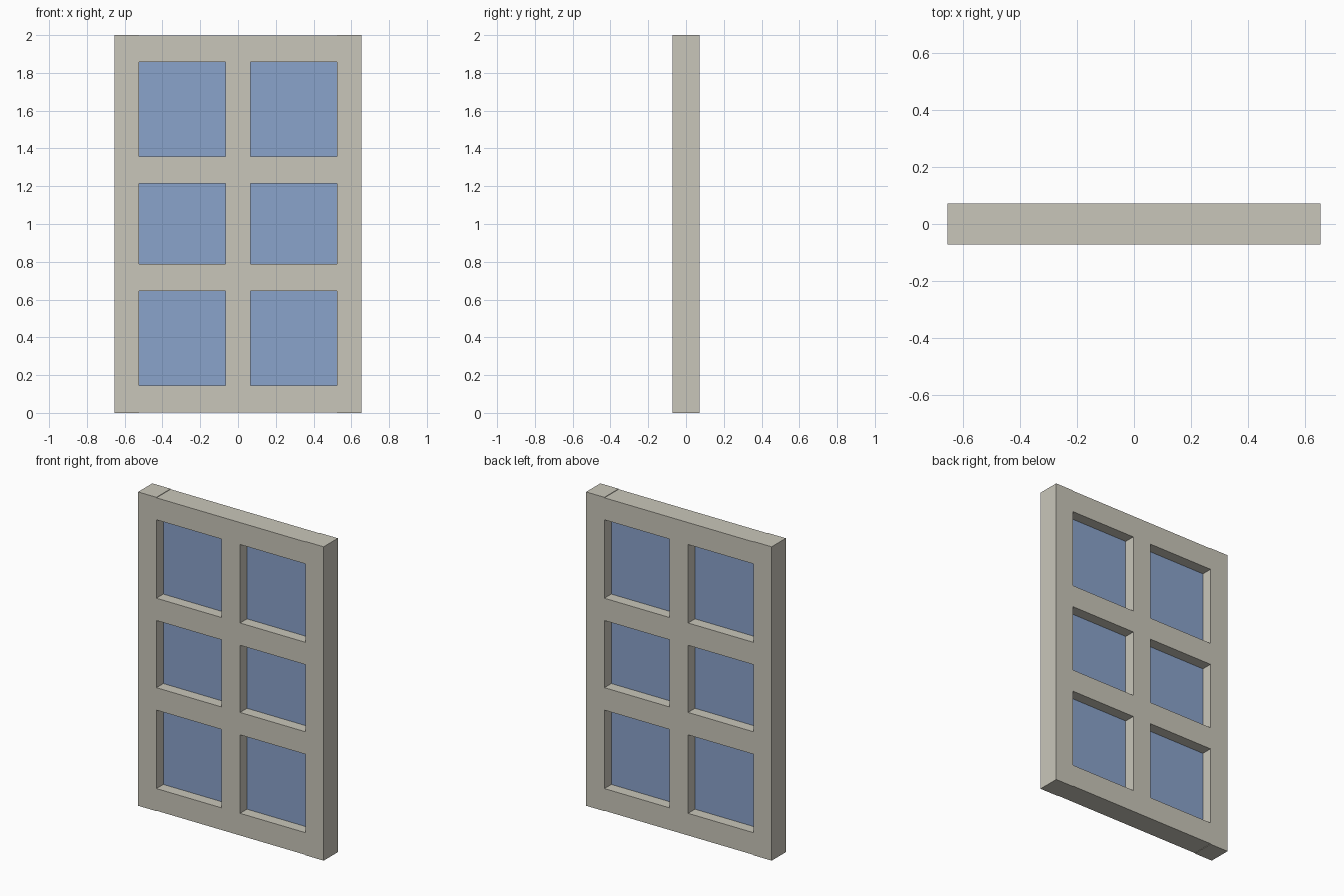
import bpy
import bmesh

if "Cube" in bpy.data.objects:
    bpy.data.objects.remove(bpy.data.objects["Cube"])

# Overall sizes
W, H, D = 0.654, 2.0, 0.143      # half width, height, depth
INNER, MULL = 0.525, 0.065       # half widths of opening and centre bar
LIP = 0.003                      # rails sit slightly inside the stile ends
ROWS = [(0.144, 0.644), (0.787, 1.215), (1.357, 1.857)]


def material(name, color):
    m = bpy.data.materials.new(name)
    m.diffuse_color = (*color, 1.0)
    m.use_nodes = True
    m.node_tree.nodes["Principled BSDF"].inputs["Base Color"].default_value = m.diffuse_color
    return m


FRAME = material("warm grey paint", (0.584, 0.565, 0.491))
GLASS = material("blue glass", (0.254, 0.366, 0.597))


def box(name, x0, x1, z0, z1, depth, mat):
    bm = bmesh.new()
    bmesh.ops.create_cube(bm, size=1.0)
    bmesh.ops.scale(bm, vec=(x1 - x0, depth, z1 - z0), verts=bm.verts)
    mesh = bpy.data.meshes.new(name)
    bm.to_mesh(mesh)
    bm.free()
    mesh.materials.append(mat)
    obj = bpy.data.objects.new(name, mesh)
    obj.location = ((x0 + x1) / 2, 0, (z0 + z1) / 2)
    bpy.context.collection.objects.link(obj)
    return obj


# Full-height side stiles
box("left_stile", -W, -INNER, 0, H, D, FRAME)
box("right_stile", INNER, W, 0, H, D, FRAME)

# Horizontal rails fill the gaps between pane rows
edges = [LIP] + [z for row in ROWS for z in row] + [H - LIP]
names = ["bottom_rail", "lower_middle_rail", "upper_middle_rail", "top_rail"]
for i, name in enumerate(names):
    box(name, -INNER, INNER, edges[2 * i], edges[2 * i + 1], D, FRAME)

# Centre bar segments and glass panes, row by row
for i, (z0, z1) in enumerate(ROWS, 1):
    box(f"centre_bar_{i}", -MULL, MULL, z0, z1, D, FRAME)
    box(f"left_pane_{i}", -INNER, -MULL, z0, z1, 0.004, GLASS)
    box(f"right_pane_{i}", MULL, INNER, z0, z1, 0.004, GLASS)
